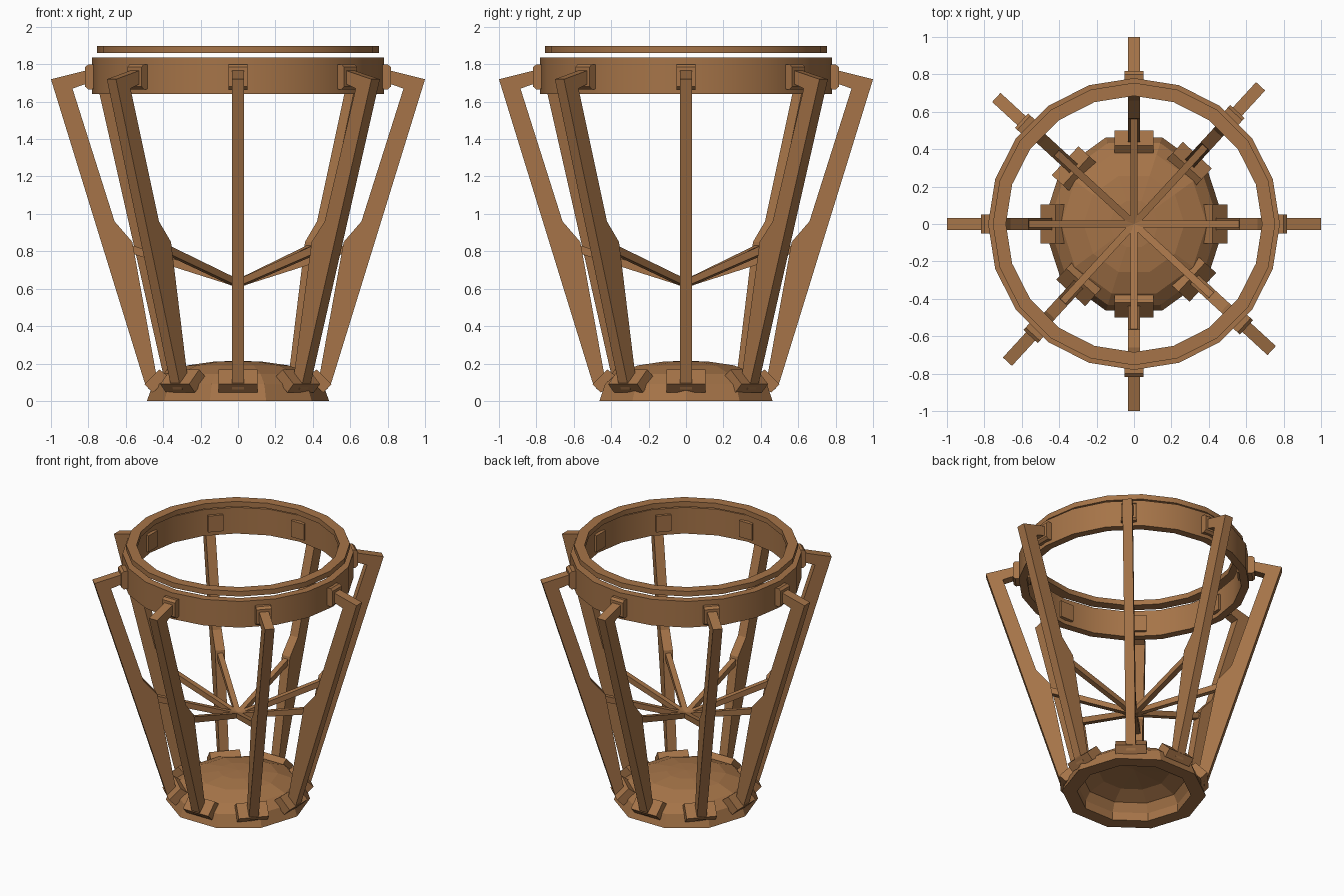
import bpy, bmesh, math
from mathutils import Matrix, Vector

if "Cube" in bpy.data.objects:
    bpy.data.objects.remove(bpy.data.objects["Cube"])

wood = bpy.data.materials.new("warm brown")
wood.diffuse_color = (0.38, 0.175, 0.065, 1)
wood.use_nodes = True
wood.node_tree.nodes["Principled BSDF"].inputs["Base Color"].default_value = wood.diffuse_color


def make(name, bm, smooth=False):
    bmesh.ops.recalc_face_normals(bm, faces=bm.faces)
    me = bpy.data.meshes.new(name)
    bm.to_mesh(me)
    bm.free()
    me.materials.append(wood)
    ob = bpy.data.objects.new(name, me)
    bpy.context.collection.objects.link(ob)
    if smooth:
        bpy.ops.object.select_all(action='DESELECT')
        ob.select_set(True)
        bpy.context.view_layer.objects.active = ob
        bpy.ops.object.shade_smooth_by_angle(angle=math.radians(25))
    return ob


def lathe(name, profile, sides, closed=False, smooth=False):
    """Spin an (r, z) profile around the z axis."""
    bm = bmesh.new()
    rows = []
    for i in range(sides):
        a = 2 * math.pi * i / sides
        rows.append([bm.verts.new((r * math.cos(a), r * math.sin(a), z)) for r, z in profile])
    n = len(profile)
    for i in range(sides):
        p, q = rows[i], rows[(i + 1) % sides]
        for j in range(n if closed else n - 1):
            k = (j + 1) % n
            bm.faces.new((p[j], p[k], q[k], q[j]))
    bmesh.ops.remove_doubles(bm, verts=bm.verts, dist=0.0005)
    return make(name, bm, smooth)


def plate(name, outline, half, angle):
    """Extrude an (r, z) outline sideways, then turn it to the given angle."""
    bm = bmesh.new()
    a = [bm.verts.new((r, -half, z)) for r, z in outline]
    b = [bm.verts.new((r, half, z)) for r, z in outline]
    bm.faces.new(a)
    bm.faces.new(b[::-1])
    for i in range(len(a)):
        k = (i + 1) % len(a)
        bm.faces.new((a[i], b[i], b[k], a[k]))
    bm.transform(Matrix.Rotation(math.radians(angle), 4, 'Z'))
    return make(name, bm)


# Top hoops
lathe("main_hoop", [(0.78, 1.64), (0.78, 1.835), (0.725, 1.835), (0.725, 1.64)], 20, True, True)
lathe("upper_rim", [(0.755, 1.86), (0.755, 1.898), (0.685, 1.898), (0.685, 1.86)], 20, True, True)

# Hollow domed base
lathe("base_dome", [(0.487, 0), (0.455, 0.09), (0.39, 0.145), (0.27, 0.19), (0.13, 0.21), (0, 0.215),
                    (0, 0.185), (0.24, 0.165), (0.35, 0.12), (0.385, 0.06), (0.385, 0)], 10, True)

# Eight legs with their foot blocks, hoop brackets and tie spokes
leg = [(0.80, 1.77), (1.0, 1.72), (0.50, 0.10), (0.475, 0.06), (0.435, 0.13),
       (0.565, 0.85), (0.66, 0.96), (0.885, 1.67), (0.80, 1.70)]
foot = [(0.50, 0.09), (0.42, 0.168), (0.365, 0.125), (0.455, 0.045)]
bracket = [(0.70, 1.672), (0.80, 1.665), (0.817, 1.68), (0.817, 1.785), (0.80, 1.80), (0.70, 1.793)]
spoke = [(0, 0.607), (0.59, 0.795), (0.59, 0.84), (0, 0.645)]
for i in range(8):
    ang = i * 45 + (2.4 if i % 2 else 0)
    plate(f"leg_{i}", leg, 0.033, ang)
    plate(f"foot_block_{i}", foot, 0.105, ang)
    plate(f"hoop_bracket_{i}", bracket, 0.052, ang)
    plate(f"tie_spoke_{i}", spoke, 0.019, ang)
